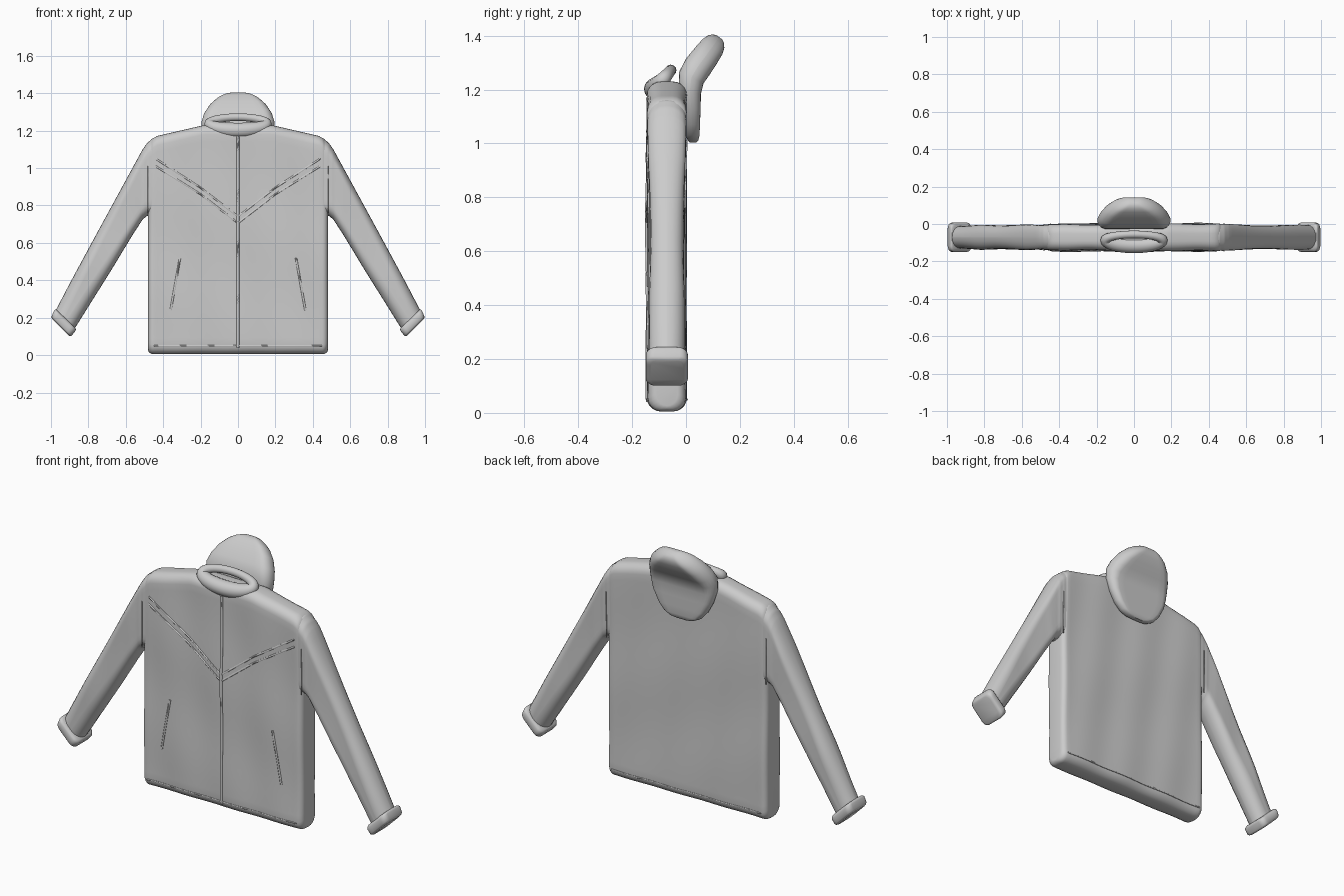
import bpy, bmesh, math
from mathutils import Vector

if "Cube" in bpy.data.objects:
    bpy.data.objects.remove(bpy.data.objects["Cube"])

CY = -0.071          # mid-depth of the jacket


def ring(hu, hv, r, nu=6, nv=2, nc=5):
    """Rounded rectangle outline in (u, v)."""
    r = min(r, hu * 0.999, hv * 0.999)
    a, b = hu - r, hv - r
    pts = []
    corners = [(a, b), (-a, b), (-a, -b), (a, -b)]
    for k, (cu, cv) in enumerate(corners):
        arc = [(cu + r * math.cos(math.pi / 2 * (k + i / nc)),
                cv + r * math.sin(math.pi / 2 * (k + i / nc))) for i in range(nc + 1)]
        pts += arc
        nxt = corners[(k + 1) % 4]
        n = nu if k % 2 == 0 else nv
        for i in range(1, n):
            t = i / n
            pts.append((arc[-1][0] + (nxt[0] - cu) * t, arc[-1][1] + (nxt[1] - cv) * t))
    return pts


def smooth(ob, angle=45):
    bpy.ops.object.select_all(action='DESELECT')
    ob.select_set(True)
    bpy.context.view_layer.objects.active = ob
    bpy.ops.object.shade_smooth_by_angle(angle=math.radians(angle))


def loft(name, sections, nu=6, nv=2, fold=False):
    """Skin sections of (centre, u axis, v axis, half u, half v, corner radius)."""
    bm = bmesh.new()
    rows = []
    for c, u, v, hu, hv, r in sections:
        row = []
        for a, b in ring(hu, hv, r, nu, nv):
            p = Vector(c) + Vector(u) * a + Vector(v) * b
            if fold:
                p.y = CY + (p.y - CY) * folds(p.x, p.z)
            row.append(bm.verts.new(p))
        rows.append(row)
    n = len(rows[0])
    for r0, r1 in zip(rows, rows[1:]):
        for i in range(n):
            bm.faces.new((r0[i], r0[(i + 1) % n], r1[(i + 1) % n], r1[i]))
    bm.faces.new(rows[0])
    bm.faces.new(rows[-1])
    bmesh.ops.recalc_face_normals(bm, faces=bm.faces)
    me = bpy.data.meshes.new(name)
    bm.to_mesh(me)
    bm.free()
    ob = bpy.data.objects.new(name, me)
    bpy.context.collection.objects.link(ob)
    smooth(ob)
    return ob


def folds(x, z):
    """Soft cloth folds as a depth factor."""
    return 1 + 0.035 * math.sin(22 * x + 3 * z) + 0.03 * math.sin(11 * z + 5 * x)


def tube(name, pts, radius, radii=None, closed=False, res=2):
    cu = bpy.data.curves.new(name, 'CURVE')
    cu.dimensions = '3D'
    cu.bevel_depth = radius
    cu.bevel_resolution = res
    cu.use_fill_caps = True
    sp = cu.splines.new('POLY')
    sp.points.add(len(pts) - 1)
    for i, p in enumerate(pts):
        sp.points[i].co = (*p, 1)
        sp.points[i].radius = radii[i] if radii else 1
    sp.use_cyclic_u = closed
    ob = bpy.data.objects.new(name, cu)
    bpy.context.collection.objects.link(ob)
    bpy.ops.object.select_all(action='DESELECT')
    ob.select_set(True)
    bpy.context.view_layer.objects.active = ob
    bpy.ops.object.convert(target='MESH')
    smooth(bpy.context.object, 60)


def seam(name, pts, radius=0.004, side=-1, n=16):
    """Thin raised line following the cloth on the front or back."""
    path = []
    for (x0, z0), (x1, z1) in zip(pts, pts[1:]):
        for i in range(n + 1):
            x, z = x0 + (x1 - x0) * i / n, z0 + (z1 - z0) * i / n
            if not path or i:
                path.append((x, CY + side * 0.07 * folds(x, z), z))
    tube(name, path, radius, res=1)


def interp(keys, t):
    """Piecewise-linear lookup in [(t, value)]."""
    for (t0, a), (t1, b) in zip(keys, keys[1:]):
        if t <= t1:
            return a + (b - a) * (t - t0) / (t1 - t0)
    return keys[-1][1]


# Torso: upright sections swept across the width
top_line = [(0, 1.23), (0.18, 1.23), (0.44, 1.17), (0.465, 1.15), (0.49, 1.11)]
E = 0.03
xs = [(0.48 - E) * i / 24 for i in range(-24, 25)]
stations = [(x, 0) for x in xs]
for k in range(1, 6):
    a = math.pi / 2 * k / 5
    e = (0.48 - E + E * math.sin(a), E * (1 - math.cos(a)))
    stations.append(e)
    stations.insert(0, (-e[0], e[1]))
torso = []
for x, inset in stations:
    hi, lo = interp(top_line, abs(x)) - inset, 0.005 + inset * 0.7
    torso.append(((x, CY, (hi + lo) / 2), (0, 0, 1), (0, 1, 0), (hi - lo) / 2, 0.07 - inset, 0.05))
loft('torso', torso, nu=30, fold=True)

# Sleeves and cuffs
outer = [(0.40, 1.165), (0.455, 1.16), (0.485, 1.135), (0.51, 1.10), (0.60, 0.935), (0.75, 0.66), (0.88, 0.42), (0.985, 0.22)]
inner = [(0.42, 0.74), (0.46, 0.745), (0.485, 0.745), (0.51, 0.725), (0.565, 0.64), (0.68, 0.45), (0.79, 0.275), (0.89, 0.115)]


def arm_section(o, i, s, hv, r):
    o, i = Vector((s * o[0], CY, o[1])), Vector((s * i[0], CY, i[1]))
    return ((o + i) / 2, (o - i).normalized(), (0, 1, 0), (o - i).length / 2, hv, r)


def mix(a, b, t):
    return (a[0] + (b[0] - a[0]) * t, a[1] + (b[1] - a[1]) * t)


for s, side in ((1, 'left'), (-1, 'right')):
    secs = []
    for k in range(len(outer) - 1):
        for j in range(5):
            t = j / 5
            secs.append(arm_section(mix(outer[k], outer[k + 1], t), mix(inner[k], inner[k + 1], t),
                                    s, 0.069 - 0.001 * k, 0.062))
    secs.append(arm_section(outer[-1], inner[-1], s, 0.062, 0.06))
    loft(side + '_sleeve', secs, nu=10, fold=True)

    o0, i0, o1, i1 = (0.978, 0.25), (0.862, 0.138), (1.0, 0.2), (0.896, 0.096)
    cuff = []
    for t, g in ((0, 0.016), (0.1, 0.005), (0.25, 0), (0.8, 0), (0.92, 0.005), (1.0, 0.016)):
        c = arm_section(mix(o0, o1, t), mix(i0, i1, t), s, 0.078 - g, 0.03)
        cuff.append((*c[:3], c[3] - g * 0.5, c[4], c[5]))
    loft(side + '_cuff', cuff)

    # Stitch lines on each half
    seam(side + '_pocket', [(s * 0.31, 0.52), (s * 0.36, 0.24)], 0.006)
    seam(side + '_yoke_seam_upper', [(s * 0.44, 1.05), (s * 0.2, 0.895), (s * 0.005, 0.745)], 0.005)
    seam(side + '_yoke_seam_lower', [(s * 0.44, 1.01), (s * 0.2, 0.86), (s * 0.005, 0.71)], 0.005)
    for f, nm in ((-1, 'front'), (1, 'back')):
        seam(side + '_armhole_seam_' + nm, [(s * 0.481, 1.01), (s * 0.481, 0.76)], 0.003, f)

# Zip and hem stitching
seam('zip', [(0, 0.04), (0, 1.17)], 0.008, n=50)
for f, nm in ((-1, 'front'), (1, 'back')):
    seam('hem_seam_' + nm, [(-0.45, 0.05), (0.45, 0.05)], 0.004, f, 60)

# Hood: flattened slab rising behind the collar; (y, z, half width, half thickness, lean)
hood_keys = [(0.026, 1.004, 0.04, 0.012, 0), (0.026, 1.012, 0.075, 0.02, 0), (0.024, 1.03, 0.11, 0.026, 0),
             (0.022, 1.07, 0.145, 0.03, 0), (0.02, 1.13, 0.177, 0.034, 0), (0.014, 1.19, 0.193, 0.042, 0.15),
             (0.020, 1.245, 0.196, 0.05, 0.45), (0.044, 1.285, 0.183, 0.053, 0.6), (0.075, 1.327, 0.155, 0.05, 0.65),
             (0.099, 1.36, 0.118, 0.046, 0.65), (0.112, 1.378, 0.085, 0.038, 0.65), (0.12, 1.389, 0.055, 0.026, 0.65),
             (0.124, 1.394, 0.03, 0.012, 0.65)]
loft('hood', [((0, y, z), (1, 0, 0), (0, math.cos(a), -math.sin(a)), w, h, h)
              for y, z, w, h, a in hood_keys], nu=8)

# Collar roll: tilted ring, fuller at the front
pts, radii = [], []
for i in range(48):
    a = 2 * math.pi * i / 48
    f = (1 - math.sin(a)) / 2                      # 1 at front, 0 at back
    pts.append((0.152 * math.cos(a), -0.056 - 0.059 * f, 1.272 - 0.07 * f))
    radii.append(0.5 + 0.5 * f ** 1.5)
tube('collar', pts, 0.041, radii, closed=True, res=5)
